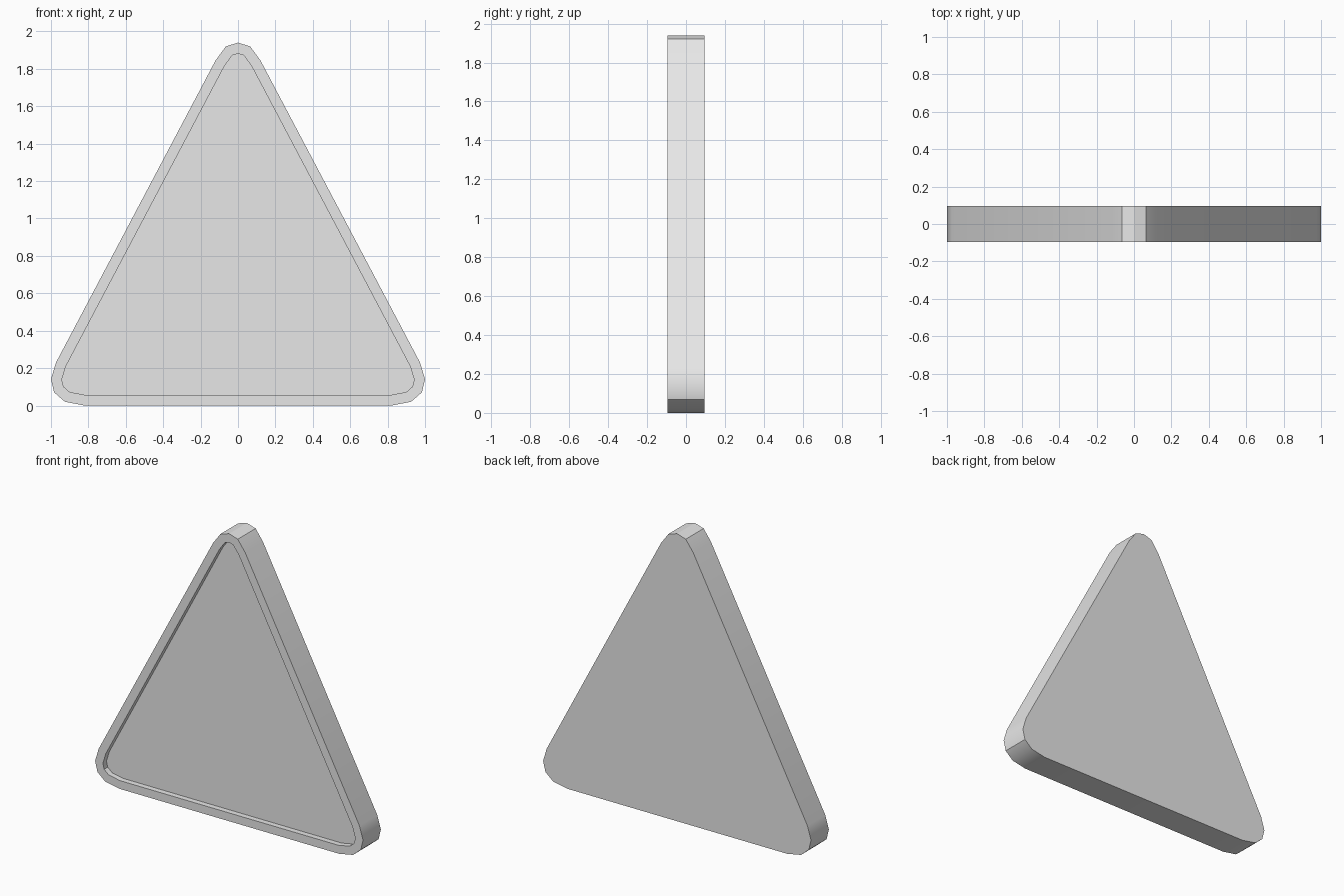
import bpy
import bmesh
from math import radians

cube = bpy.data.objects.get("Cube")
if cube:
    bpy.data.objects.remove(cube, do_unlink=True)

HALF_DEPTH = 0.095
RIM_WIDTH = 0.056
RECESS = 0.038

# One plain grey finish
grey = bpy.data.materials.new("light_grey")
grey.use_nodes = True
colour = (0.8, 0.8, 0.8, 1)
grey.diffuse_color = colour
grey.node_tree.nodes["Principled BSDF"].inputs["Base Color"].default_value = colour

# Left half of the rounded triangle, from the base up to the apex
half = [(0.82, 0), (0.925, 0.02), (0.983, 0.07), (1, 0.14), (0.973, 0.23),
        (0.12, 1.845), (0.065, 1.92)]
outline = half + [(0, 1.94)] + [(-x, z) for x, z in reversed(half)]

# Slab: front outline extruded backwards
bm = bmesh.new()
front = bm.faces.new([bm.verts.new((x, -HALF_DEPTH, z)) for x, z in outline])
back = bmesh.ops.extrude_face_region(bm, geom=[front], use_keep_orig=True)
back_verts = [g for g in back["geom"] if isinstance(g, bmesh.types.BMVert)]
bmesh.ops.translate(bm, vec=(0, 2 * HALF_DEPTH, 0), verts=back_verts)
bmesh.ops.recalc_face_normals(bm, faces=bm.faces[:])

# Raised rim around a shallow recessed front panel
bm.faces.ensure_lookup_table()
front = min(bm.faces, key=lambda f: f.calc_center_median().y)
bmesh.ops.inset_region(bm, faces=[front], thickness=RIM_WIDTH, use_even_offset=True)
panel = bmesh.ops.extrude_face_region(bm, geom=[front])
panel_verts = [g for g in panel["geom"] if isinstance(g, bmesh.types.BMVert)]
bmesh.ops.translate(bm, vec=(0, RECESS, 0), verts=panel_verts)
if front.is_valid:
    bmesh.ops.delete(bm, geom=[front], context="FACES_ONLY")
bmesh.ops.recalc_face_normals(bm, faces=bm.faces[:])

mesh = bpy.data.meshes.new("triangular_plate")
bm.to_mesh(mesh)
bm.free()
mesh.materials.append(grey)
plate = bpy.data.objects.new("triangular_plate", mesh)
bpy.context.collection.objects.link(plate)

# Soft corners with crisp rim edges
bpy.ops.object.select_all(action="DESELECT")
plate.select_set(True)
bpy.context.view_layer.objects.active = plate
bpy.ops.object.shade_smooth_by_angle(angle=radians(31))
